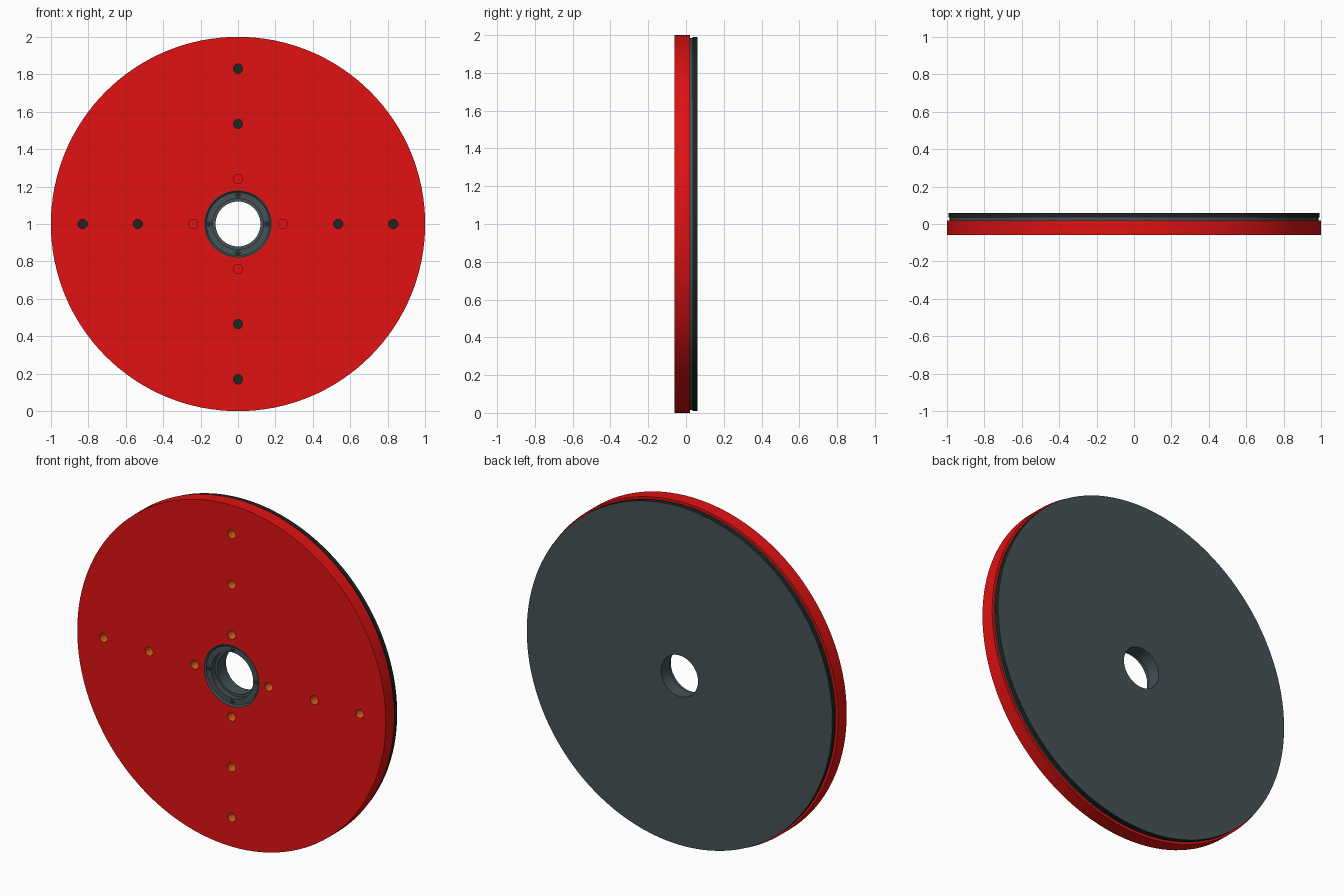
import bpy, bmesh
from math import sin, cos, pi, radians

if "Cube" in bpy.data.objects:
    bpy.data.objects.remove(bpy.data.objects["Cube"])

CZ = 1.0  # height of the wheel axis


def material(name, col):
    m = bpy.data.materials.new(name)
    m.diffuse_color = (*col, 1)
    m.use_nodes = True
    m.node_tree.nodes["Principled BSDF"].inputs["Base Color"].default_value = m.diffuse_color
    return m


RED = material("red", (0.75, 0.006, 0.006))
SLATE = material("slate", (0.06, 0.085, 0.095))
BLACK = material("black", (0.013, 0.018, 0.016))
ORANGE = material("orange", (0.75, 0.12, 0.01))


def smooth(ob):
    bpy.ops.object.select_all(action='DESELECT')
    ob.select_set(True)
    bpy.context.view_layer.objects.active = ob
    bpy.ops.object.shade_smooth_by_angle(angle=radians(30))


def make(name, bm, mats):
    bmesh.ops.recalc_face_normals(bm, faces=bm.faces)
    me = bpy.data.meshes.new(name)
    bm.to_mesh(me)
    bm.free()
    for m in mats:
        me.materials.append(m)
    ob = bpy.data.objects.new(name, me)
    bpy.context.collection.objects.link(ob)
    return ob


def lathe(name, profile, mat, n=128, cx=0.0, cz=CZ):
    """Spin a closed (radius, y) profile round a y-parallel axis."""
    bm = bmesh.new()
    rings = [[bm.verts.new((cx + r * cos(2 * pi * i / n), y, cz + r * sin(2 * pi * i / n)))
              for i in range(n)] for r, y in profile]
    for k, a in enumerate(rings):
        b = rings[(k + 1) % len(rings)]
        for i in range(n):
            j = (i + 1) % n
            bm.faces.new((a[i], a[j], b[j], b[i]))
    ob = make(name, bm, [mat])
    smooth(ob)
    return ob


def cross(r):
    """Four positions at radius r."""
    return [(r, CZ), (-r, CZ), (0, CZ + r), (0, CZ - r)]


# Thick red front disc
disc = lathe("front_disc", [(0.18, -0.06), (1.0, -0.06), (1.0, 0.02), (0.18, 0.02)], RED)

# Blind holes: orange walls, red floors near the hub and dark floors further out
bm = bmesh.new()
for radius, floor in ((0.24, 0), (0.535, 2), (0.83, 2)):
    for x, z in cross(radius):
        ends = [[bm.verts.new((x + 0.025 * cos(2 * pi * i / 24), y, z + 0.025 * sin(2 * pi * i / 24)))
                 for i in range(24)] for y in (-0.1, 0.005)]
        for ring in ends:
            bm.faces.new(ring).material_index = floor
        for i in range(24):
            j = (i + 1) % 24
            bm.faces.new((ends[0][i], ends[0][j], ends[1][j], ends[1][i])).material_index = 1
cutter = make("hole_cutter", bm, [RED, ORANGE, BLACK])
cutter.hide_render = True
mod = disc.modifiers.new("holes", 'BOOLEAN')
mod.object = cutter
mod.operation = 'DIFFERENCE'
mod.solver = 'EXACT'
mod.material_mode = 'TRANSFER'
bpy.ops.object.select_all(action='DESELECT')
disc.select_set(True)
bpy.context.view_layer.objects.active = disc
bpy.ops.object.modifier_apply(modifier=mod.name)
bpy.data.objects.remove(cutter)
smooth(disc)

# Grey back plate with a stepped rim, and the dark band seated in it
lathe("back_plate", [(0.12, 0.02), (0.985, 0.02), (0.985, 0.034), (0.97, 0.034),
                     (0.97, 0.058), (0.99, 0.058), (0.99, 0.06), (0.12, 0.06)], SLATE)
lathe("rim_band", [(0.97, 0.034), (0.991, 0.034), (0.991, 0.058), (0.97, 0.058)], BLACK)

# Hub ring with raised lip, screw flange and stepped bore
lathe("hub_ring", [(0.12, 0.02), (0.12, -0.02), (0.135, -0.02), (0.135, -0.052),
                   (0.168, -0.052), (0.176, -0.06), (0.18, -0.06), (0.18, 0.02)], SLATE, 96)

# Socket screws on the hub flange
for k, (x, z) in enumerate(cross(0.153)):
    lathe(f"hub_screw_{k + 1}", [(0.0075, -0.050), (0.0075, -0.057), (0.012, -0.057),
                                 (0.013, -0.055), (0.013, -0.050)], SLATE, 20, x, z)
    lathe(f"screw_socket_{k + 1}", [(0.0005, -0.0535), (0.0075, -0.0535), (0.0075, -0.051),
                                    (0.0005, -0.051)], BLACK, 20, x, z)
